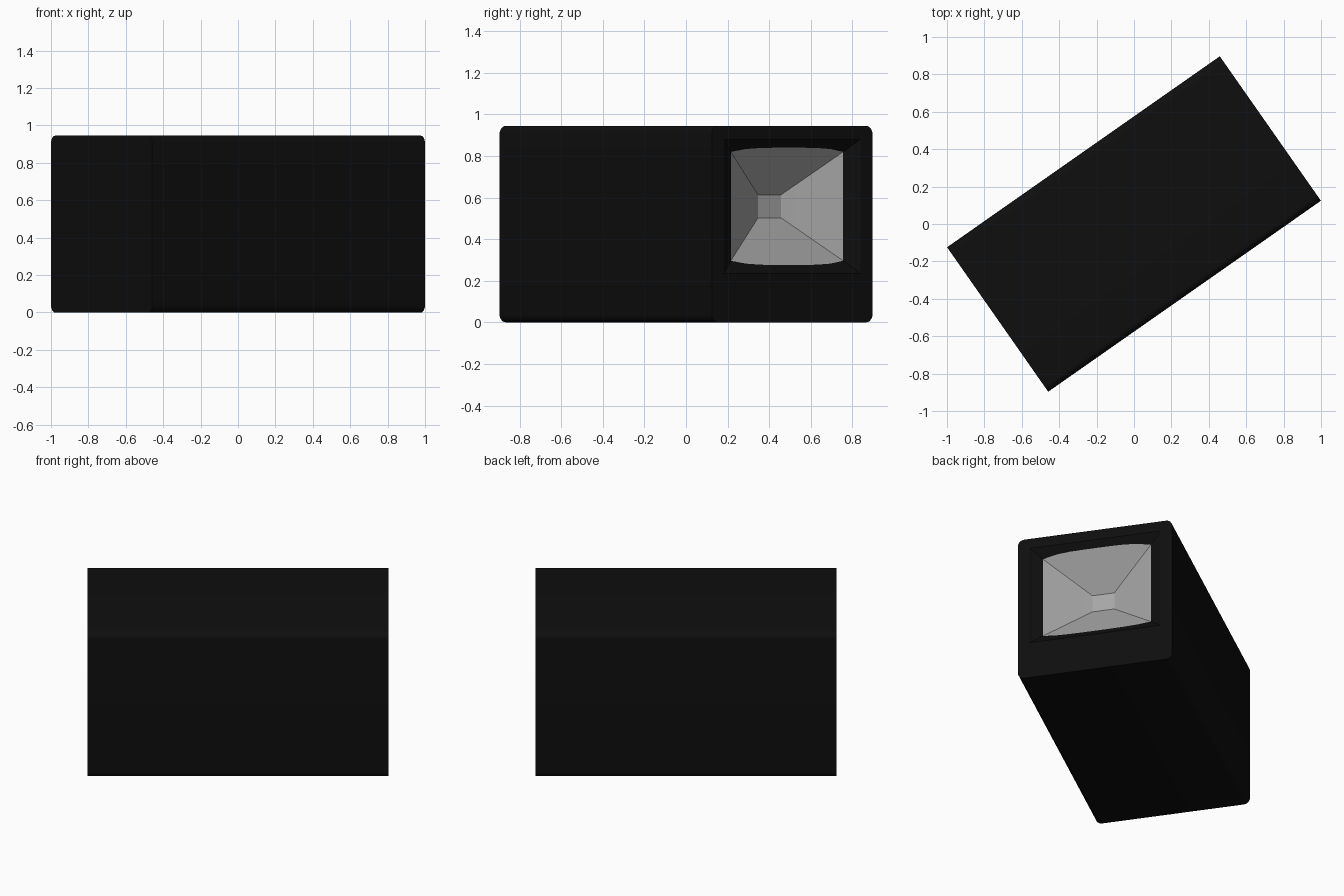
import bpy, bmesh, math
from mathutils import Matrix

if "Cube" in bpy.data.objects:
    bpy.data.objects.remove(bpy.data.objects["Cube"])

L, W, H, R = 1.78, 0.943, 0.945, 0.038    # length, width, height, edge radius
HORN_Z = 0.558                            # height of the horn axis
ANGLE = math.radians(35)


def material(name, rgb):
    m = bpy.data.materials.new(name)
    m.diffuse_color = (*rgb, 1)
    m.use_nodes = True
    m.node_tree.nodes["Principled BSDF"].inputs["Base Color"].default_value = m.diffuse_color
    return m


def cabinet_ring(bm, x):
    """Rounded-square cross-section across the long axis."""
    pts = []
    for i, (sy, sz) in enumerate([(1, 1), (-1, 1), (-1, -1), (1, -1)]):
        for k in range(7):
            a = math.radians(90 * i + 15 * k)
            pts.append((x, sy * (W / 2 - R) + R * math.cos(a),
                        H / 2 + sz * (H / 2 - R) + R * math.sin(a)))
    return [bm.verts.new(p) for p in pts]


def horn_ring(bm, hw, hh, depth, bulge=0.0, n=8):
    """Rectangular horn section; top and bottom edges may bow outwards."""
    pts = []
    for k in range(n):
        t = -1 + 2 * k / n
        b = bulge * (1 - t ** 4)
        pts.append((hw * t, hh + b, depth - b / 1.43))
    pts += [(hw, hh * (1 - 2 * k / n), depth) for k in range(n)]
    pts += [(-y, -z, d) for y, z, d in pts]
    return [bm.verts.new((L / 2 - d, y, HORN_Z + z)) for y, z, d in pts]


def skin(bm, a, b, mat=0):
    n = len(a)
    for i in range(n):
        j = (i + 1) % n
        bm.faces.new((a[i], a[j], b[j], b[i])).material_index = mat


def loop_edges(bm, ring):
    return [bm.edges.get((ring[i - 1], ring[i])) for i in range(len(ring))]


bm = bmesh.new()
# cabinet body
back, front = cabinet_ring(bm, -L / 2), cabinet_ring(bm, L / 2)
skin(bm, back, front)
bm.faces.new(back)
# black flare, then grey horn with a small flat throat
mouth = horn_ring(bm, 0.40, 0.322, 0.0)
rim = horn_ring(bm, 0.33, 0.262, 0.043, 0.02)
throat = horn_ring(bm, 0.067, 0.055, 0.19)
skin(bm, mouth, rim)
skin(bm, rim, throat, 1)
bm.faces.new(throat).material_index = 1
# front panel around the mouth
bmesh.ops.triangle_fill(bm, use_beauty=True,
                        edges=loop_edges(bm, front) + loop_edges(bm, mouth))
bmesh.ops.recalc_face_normals(bm, faces=bm.faces)
bm.transform(Matrix.Rotation(ANGLE, 4, 'Z'))
for f in bm.faces:
    f.smooth = True

me = bpy.data.meshes.new("horn_speaker_cabinet")
bm.to_mesh(me)
bm.free()
me.materials.append(material("black", (0.0045, 0.0045, 0.0045)))
me.materials.append(material("light_grey", (0.38, 0.38, 0.38)))
me.set_sharp_from_angle(angle=math.radians(20))
bpy.context.collection.objects.link(bpy.data.objects.new("horn_speaker_cabinet", me))
